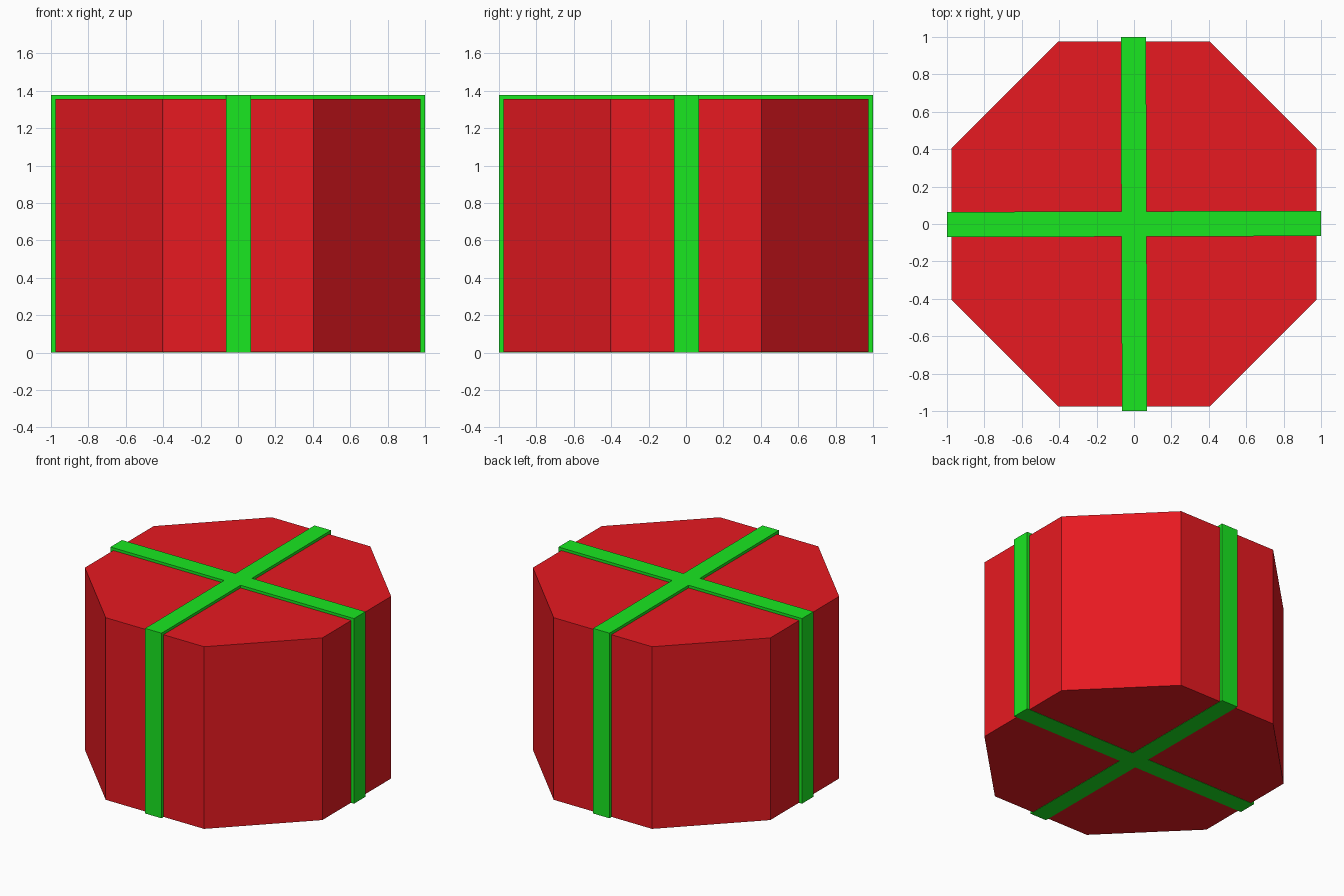
import bpy
from math import pi, cos, radians

if "Cube" in bpy.data.objects:
    bpy.data.objects.remove(bpy.data.objects["Cube"])

APOTHEM, BODY_TOP = 0.977, 1.357
RIBBON_W, RIBBON_TOP = 0.135, 1.377
FLOOR_GAP = 0.002  # keeps the ribbon visible under the box


def paint(obj, name, color):
    mat = bpy.data.materials.get(name) or bpy.data.materials.new(name)
    mat.diffuse_color = color
    mat.use_nodes = True
    mat.node_tree.nodes["Principled BSDF"].inputs["Base Color"].default_value = mat.diffuse_color
    obj.data.materials.append(mat)


# Octagonal gift box
height = BODY_TOP - FLOOR_GAP
bpy.ops.mesh.primitive_cylinder_add(
    vertices=8, radius=APOTHEM / cos(pi / 8), depth=height,
    location=(0, 0, FLOOR_GAP + height / 2), rotation=(0, 0, pi / 8))
box = bpy.context.object
box.name = "gift_box"
paint(box, "red_paper", (0.8, 0.01, 0.015, 1))

# Two crossing ribbons wrapped around the box, very slightly turned
for name, angle in (("ribbon_side_to_side", 0), ("ribbon_front_to_back", 90)):
    bpy.ops.mesh.primitive_cube_add(
        size=1, location=(0, 0, RIBBON_TOP / 2),
        rotation=(0, 0, radians(angle + 0.18)))
    ribbon = bpy.context.object
    ribbon.name = name
    ribbon.scale = (2.0, RIBBON_W, RIBBON_TOP)
    paint(ribbon, "green_ribbon", (0.01, 0.8, 0.015, 1))
